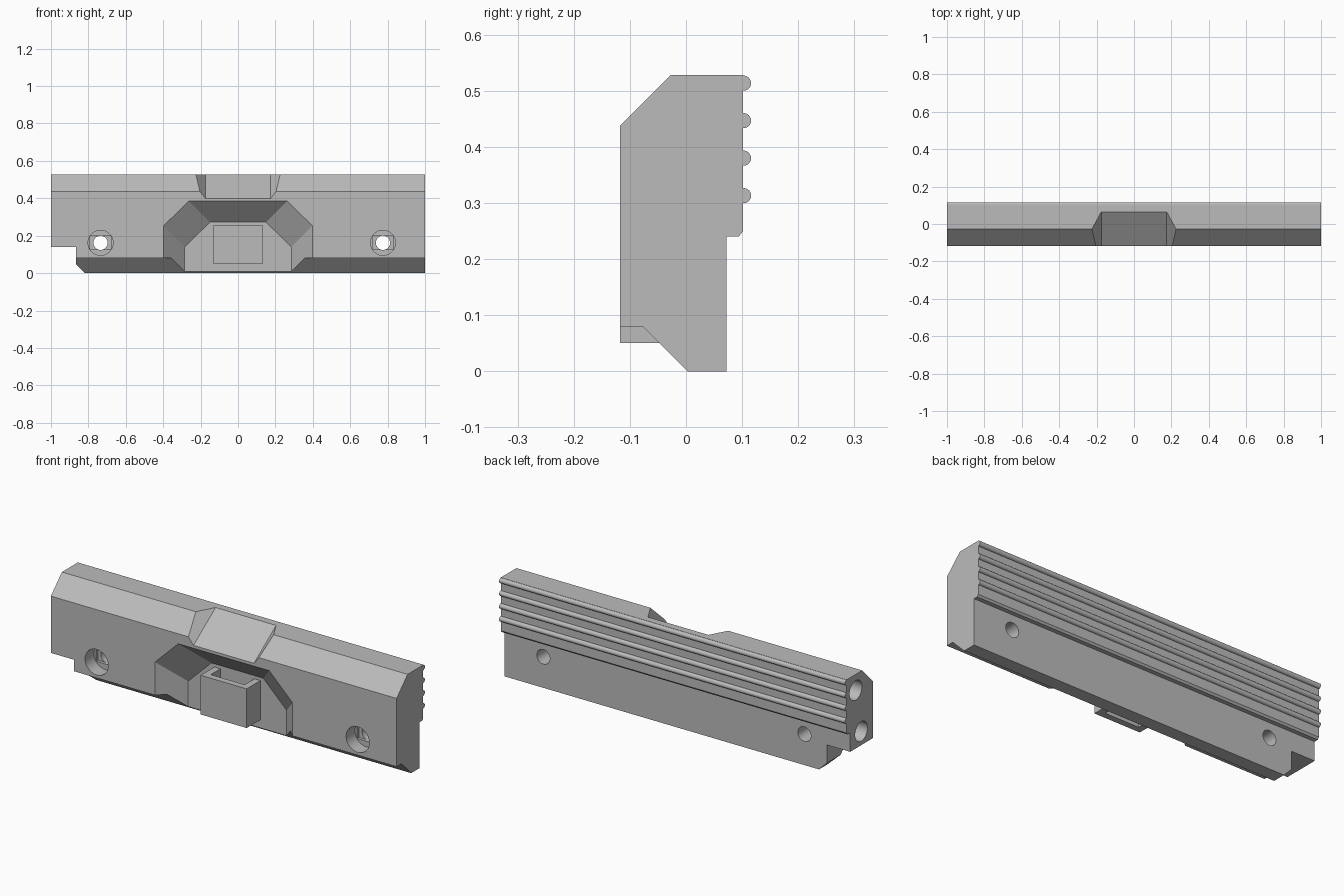
import bpy
import bmesh
from math import cos, sin, pi, radians

default = bpy.data.objects.get("Cube")
if default:
    bpy.data.objects.remove(default)

grey = bpy.data.materials.new("plain_grey")
grey.use_nodes = True
grey.diffuse_color = (0.5, 0.5, 0.5, 1)
grey.node_tree.nodes["Principled BSDF"].inputs["Base Color"].default_value = (0.5, 0.5, 0.5, 1)


def loft(name, ring_a, ring_b):
    """Closed solid between two matching rings of points."""
    bm = bmesh.new()
    a = [bm.verts.new(p) for p in ring_a]
    b = [bm.verts.new(p) for p in ring_b]
    bm.faces.new(a)
    bm.faces.new(b)
    for i in range(len(a)):
        j = (i + 1) % len(a)
        bm.faces.new((a[i], a[j], b[j], b[i]))
    bmesh.ops.recalc_face_normals(bm, faces=bm.faces)
    mesh = bpy.data.meshes.new(name)
    bm.to_mesh(mesh)
    bm.free()
    mesh.materials.append(grey)
    obj = bpy.data.objects.new(name, mesh)
    bpy.context.collection.objects.link(obj)
    return obj


def prism_x(name, yz, x0, x1):
    return loft(name, [(x0, y, z) for y, z in yz], [(x1, y, z) for y, z in yz])


def prism_y(name, xz, y0, y1):
    return loft(name, [(x, y0, z) for x, z in xz], [(x, y1, z) for x, z in xz])


def rect(u0, u1, v0, v1):
    return [(u0, v0), (u1, v0), (u1, v1), (u0, v1)]


def circle(u, v, r, n=40):
    return [(u + r * cos(2 * pi * i / n), v + r * sin(2 * pi * i / n)) for i in range(n)]


def cut(target, cutter):
    """Subtract the cutter from the target and discard it."""
    cutter.hide_render = True
    mod = target.modifiers.new("cut", "BOOLEAN")
    mod.operation = "DIFFERENCE"
    mod.solver = "EXACT"
    mod.object = cutter
    bpy.context.view_layer.objects.active = target
    bpy.ops.object.modifier_apply(modifier=mod.name)
    bpy.data.objects.remove(cutter)


def smooth(obj):
    bpy.ops.object.select_all(action="DESELECT")
    obj.select_set(True)
    bpy.context.view_layer.objects.active = obj
    bpy.ops.object.shade_smooth_by_angle(angle=radians(25))


FRONT, FLOOR = -0.118, -0.005

# Main bar
body = prism_x("main_bar", [
    (0.003, 0), (0.072, 0), (0.072, 0.24), (0.094, 0.24), (0.102, 0.25), (0.102, 0.528),
    (-0.027, 0.528), (FRONT, 0.437), (FRONT, 0.08), (-0.077, 0.08)], -1, 1)

# End notch with chamfered lower corner
cut(body, prism_y("notch_cutter", [
    (-1.1, -0.1), (-0.72, -0.1), (-0.865, 0.045), (-0.865, 0.14), (-1.1, 0.14)], -0.3, 0.3))

# Front recess with sloped walls
half = [(0.285, -0.2), (0.285, 0.14), (0.15, 0.272)]
inner = half + [(-x, z) for x, z in reversed(half)]
s = 0.13
outer = [(x + (s if x > 0 else -s), z + (s if z > 0 else 0)) for x, z in inner]
cut(body, loft("recess_cutter", [(x, FLOOR, z) for x, z in inner],
               [(x, FLOOR - s, z) for x, z in outer]))


# Sloped notch in the top edge, with flared sides
def ramp_ring(y):
    z, h = 0.4 + 0.7 * (y - FRONT), 0.3
    w, flare = 0.175, 0.78 * h
    return [(-w, y, z), (w, y, z), (w + flare, y, z + h), (-w - flare, y, z + h)]


cut(body, loft("ramp_cutter", ramp_ring(-0.2), ramp_ring(0.2)))

# Counterbored screw holes
for x in (-0.735, 0.775):
    z = 0.162
    cut(body, prism_y("bore_cutter", circle(x, z, 0.067), -0.3, -0.045))
    cut(body, prism_y("slot_cutter", rect(x - 0.055, x + 0.055, z - 0.037, z + 0.037), -0.06, -0.03))
    cut(body, prism_y("hole_cutter", circle(x, z, 0.038), -0.2, 0.2))

# Blind round sockets in the notched end
for y, z in ((0.026, 0.444), (-0.02, 0.212)):
    cut(body, prism_x("socket_cutter", circle(y, z, 0.051), -1.1, -0.83))
smooth(body)

# Ribs along the back
for i in range(4):
    rib = prism_x(f"back_rib_{i + 1}", circle(0.1025, 0.5135 - i * 0.0668, 0.0135, 24), -1, 1)
    smooth(rib)

# Open loop standing in the recess
loop = prism_y("front_loop", rect(-0.133, 0.133, 0.05, 0.255), FRONT, FLOOR + 0.001)
cut(loop, prism_y("loop_cutter", rect(-0.098, 0.098, -0.1, 0.4), -0.085, 0.1))
